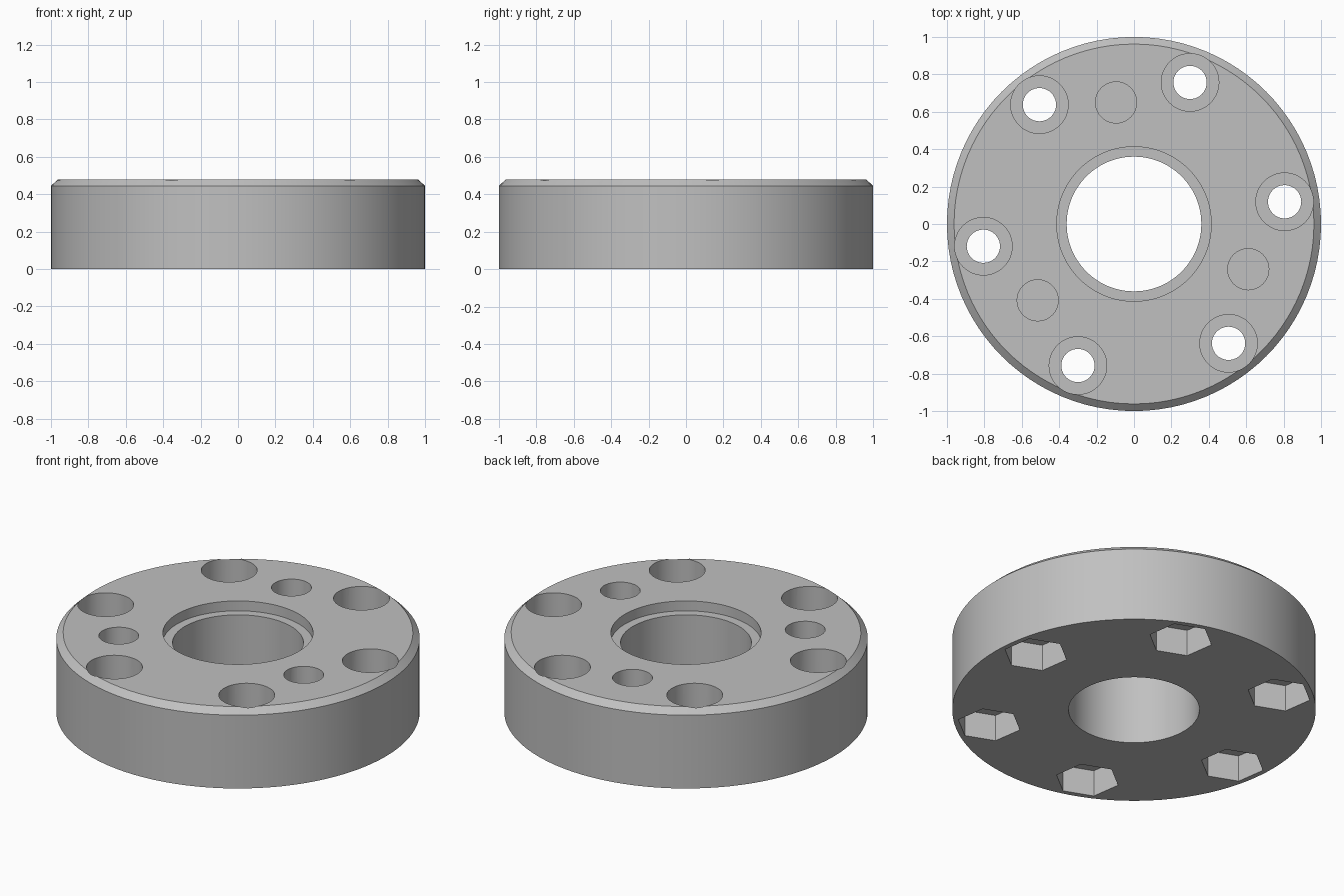
import bpy
import bmesh
from math import radians, cos, sin, tau

HEIGHT = 0.48
START = radians(8.4)

cube = bpy.data.objects.get("Cube")
if cube:
    bpy.data.objects.remove(cube, do_unlink=True)

grey = bpy.data.materials.new("plain grey")
grey.use_nodes = True
colour = (0.53, 0.53, 0.53, 1)
grey.diffuse_color = colour
grey.node_tree.nodes["Principled BSDF"].inputs["Base Color"].default_value = colour


def add_object(name, bm):
    bmesh.ops.recalc_face_normals(bm, faces=bm.faces)
    mesh = bpy.data.meshes.new(name)
    bm.to_mesh(mesh)
    bm.free()
    mesh.materials.append(grey)
    obj = bpy.data.objects.new(name, mesh)
    bpy.context.collection.objects.link(obj)
    return obj


def revolve(name, profile, sides):
    """Closed ring made by turning a (radius, height) profile around z."""
    bm = bmesh.new()
    rings = [[bm.verts.new((r * cos(tau * i / sides), r * sin(tau * i / sides), z))
              for i in range(sides)] for r, z in profile]
    for a, b in zip(rings, rings[1:] + rings[:1]):
        for i in range(sides):
            j = (i + 1) % sides
            bm.faces.new((a[i], a[j], b[j], b[i]))
    return add_object(name, bm)


def cut(body, radius, low, high, sides, distance, angle, turn=0):
    """Remove an upright prism from the body."""
    bm = bmesh.new()
    x, y = distance * cos(angle), distance * sin(angle)
    loops = [[bm.verts.new((x + radius * cos(turn + tau * i / sides),
                            y + radius * sin(turn + tau * i / sides), z))
              for i in range(sides)] for z in (low, high)]
    for loop in loops:
        bm.faces.new(loop)
    for i in range(sides):
        j = (i + 1) % sides
        bm.faces.new((loops[0][i], loops[0][j], loops[1][j], loops[1][i]))
    cutter = add_object("cutter", bm)
    cutter.hide_render = True
    mod = body.modifiers.new("cut", "BOOLEAN")
    mod.operation = "DIFFERENCE"
    mod.solver = "EXACT"
    mod.object = cutter
    bpy.ops.object.modifier_apply(modifier=mod.name)
    bpy.data.objects.remove(cutter, do_unlink=True)


# Chamfered disc with a stepped central bore
flange = revolve("flange_disc", [(0.36, 0), (1, 0), (1, 0.445), (0.962, HEIGHT),
                                 (0.413, HEIGHT), (0.413, 0.42), (0.36, 0.42)], 96)
bpy.ops.object.select_all(action="DESELECT")
bpy.context.view_layer.objects.active = flange
flange.select_set(True)

# Six bolt holes: round recess above, hexagonal nut pocket below
for k in range(6):
    angle = START + k * tau / 6
    cut(flange, 0.154, HEIGHT - 0.18, 0.6, 48, 0.814, angle)
    cut(flange, 0.178, -0.1, 0.16, 6, 0.814, angle, angle + tau / 12)
    cut(flange, 0.089, -0.1, 0.6, 40, 0.814, angle)

# Three blind holes in the top
for k in range(3):
    cut(flange, 0.11, HEIGHT - 0.2, 0.6, 40, 0.657, START + tau / 4 + k * tau / 3)

bpy.ops.object.shade_smooth_by_angle(angle=radians(30))
